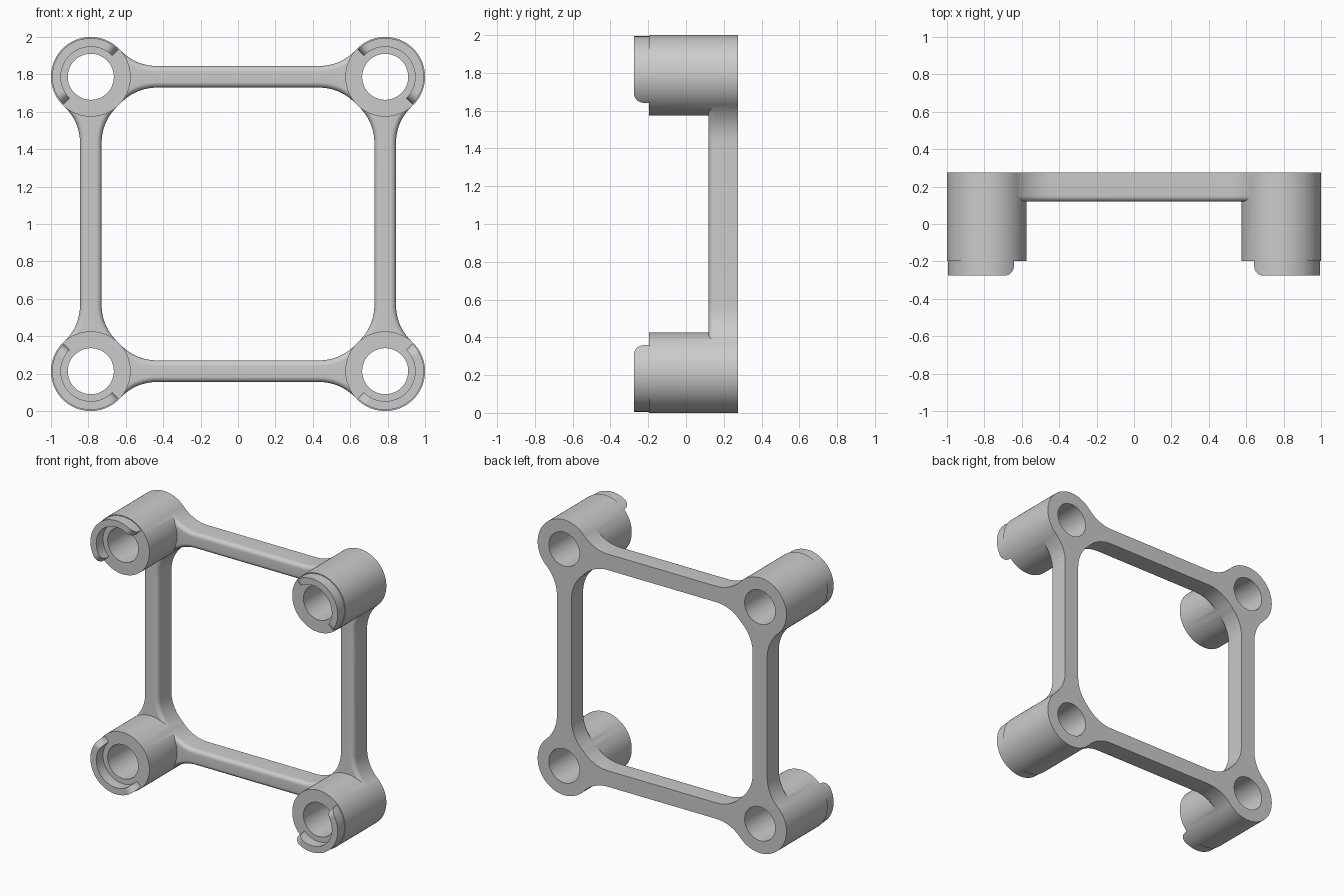
import bpy, bmesh
from math import sin, cos, pi, asin, atan2, hypot, sqrt

if "Cube" in bpy.data.objects:
    bpy.data.objects.remove(bpy.data.objects["Cube"])

C = 0.787                 # boss offset from the frame centre
RB, RH = 0.213, 0.123     # boss and hole radius
YB, YF = 0.275, -0.197    # back and front of the bosses
SIGNS = [(sx, sz) for sx in (-1, 1) for sz in (-1, 1)]


def loft(bm, rings, wrap=False):
    """Skin closed rings of points; wrap round or cap both ends."""
    vs = [[bm.verts.new(p) for p in r] for r in rings]
    n, m = len(vs), len(vs[0])
    for i in range(n if wrap else n - 1):
        a, b = vs[i], vs[(i + 1) % n]
        for j in range(m):
            k = (j + 1) % m
            bm.faces.new((a[j], a[k], b[k], b[j]))
    if not wrap:
        bm.faces.new(vs[0][::-1])
        bm.faces.new(vs[-1])


def make(name, bm):
    bmesh.ops.recalc_face_normals(bm, faces=bm.faces)
    me = bpy.data.meshes.new(name)
    bm.to_mesh(me)
    bm.free()
    ob = bpy.data.objects.new(name, me)
    bpy.context.collection.objects.link(ob)
    return ob


def polar(sx, sz, r, a, y):
    return (sx * C + r * cos(a), y, 1 + sz * C + r * sin(a))


# Four corner bosses: tubes along y
bm = bmesh.new()
for sx, sz in SIGNS:
    loft(bm, [[polar(sx, sz, r, 2 * pi * i / 96, y)
               for r, y in ((RH, YB), (RB, YB), (RB, YF), (RH, YF))]
              for i in range(96)], wrap=True)
frame = make("corner_frame", bm)

# Half-ring lips on the outer side of each boss, with rounded ends
bm = bmesh.new()
LIN, LOUT, LY, LF = 0.16, 0.207, -0.275, 0.06
fil = [LF * (1 - cos(pi / 2 * i / 8)) for i in range(9)]
span = pi * LOUT
dist = fil + [LF + (span - 2 * LF) * i / 40 for i in range(1, 40)] + [span - s for s in reversed(fil)]
for sx, sz in SIGNS:
    rings = []
    for s in dist:
        a = atan2(sz, sx) - pi / 2 + s / LOUT
        e = max(0, LF - min(s, span - s))
        y = LY + LF - sqrt(max(0, LF * LF - e * e))
        rings.append([polar(sx, sz, r, a, yy) for r, yy in
                      ((LIN, YF + 0.02), (LOUT, YF + 0.02), (LOUT, y), (LIN, y))])
    loft(bm, rings)
lips = make("locating_lips", bm)

# Arms: rounded front edges, flaring tangentially into the bosses
X0, W, R, AF, FR = 0.435, 0.058, 0.264, 0.12, 0.03
TMAX = asin((C - X0) / hypot(C - X0, W + R))
side = [(0, YB)] + [(FR * (1 - cos(t)), AF + FR * (1 - sin(t)))
                    for t in [pi / 2 * i / 8 for i in range(9)]]


def section(t):
    half = [(X0 + (R + d) * sin(t), W + R - (R + d) * cos(t), y) for d, y in side]
    return half + [(x, -w, y) for x, w, y in reversed(half)]


def end_section():
    half = [(C - 0.135, 0.12 - d, y) for d, y in side]
    return half + [(x, -w, y) for x, w, y in reversed(half)]


right = [section(TMAX * i / 20) for i in range(21)] + [end_section()]
stations = [[(-x, w, y) for x, w, y in r] for r in reversed(right)] + right
bm = bmesh.new()
for s in (-1, 1):
    loft(bm, [[(x, y, 1 + s * C + w) for x, w, y in r] for r in stations])
    loft(bm, [[(s * C + w, y, 1 + x) for x, w, y in r] for r in stations])
arms = make("frame_arms", bm)

# Fuse everything into one body
bpy.context.view_layer.objects.active = frame
frame.select_set(True)
for part in (arms, lips):
    mod = frame.modifiers.new("union", 'BOOLEAN')
    mod.operation, mod.solver, mod.object = 'UNION', 'EXACT', part
    bpy.ops.object.modifier_apply(modifier=mod.name)
    bpy.data.objects.remove(part)
bpy.ops.object.shade_smooth_by_angle(angle=pi / 6)
